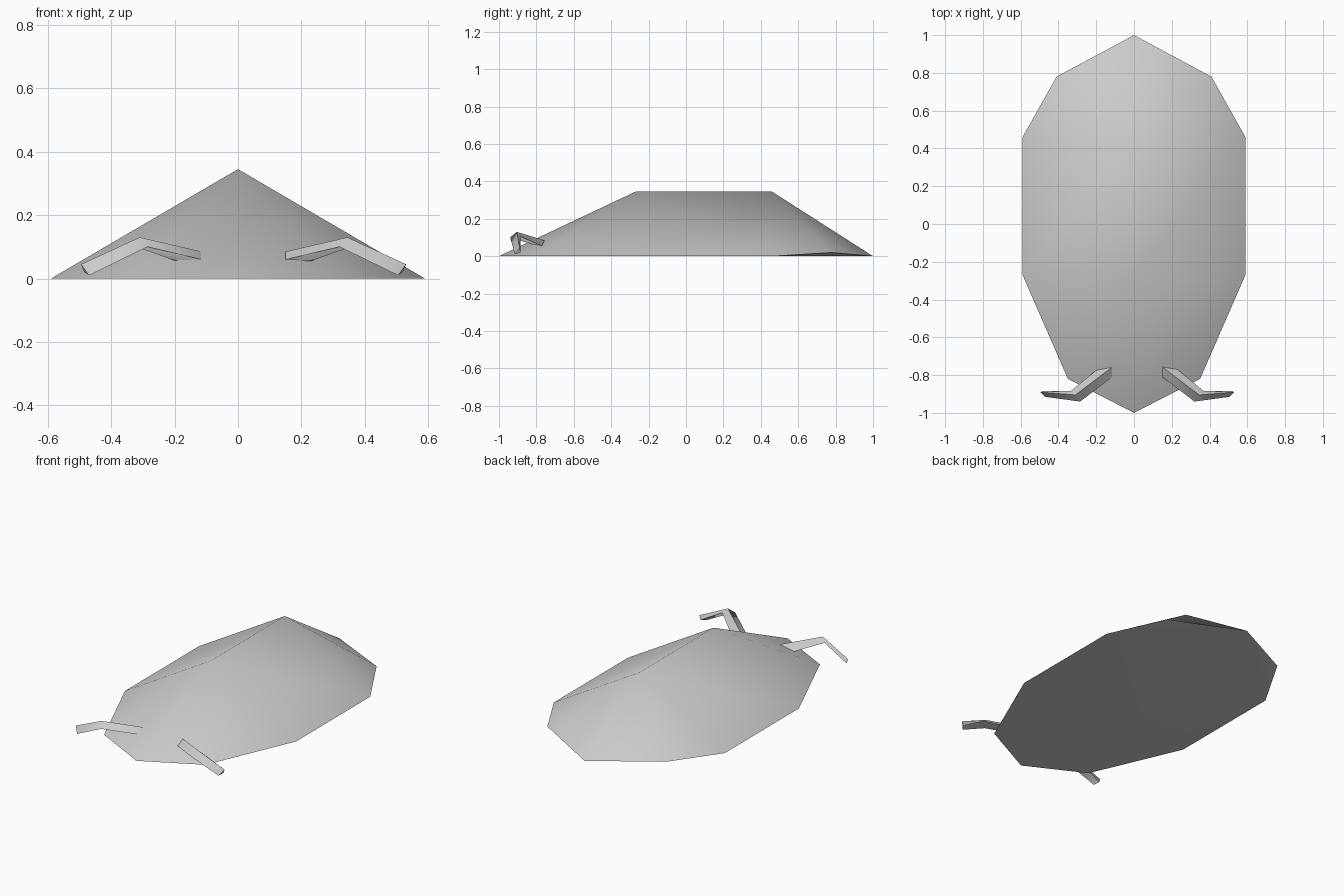
import bpy, math

old = bpy.data.objects.get("Cube")
if old:
    bpy.data.objects.remove(old, do_unlink=True)

grey = bpy.data.materials.new("plain_grey")
grey.use_nodes = True
COLOUR = (0.6, 0.6, 0.6, 1)
grey.diffuse_color = COLOUR
grey.node_tree.nodes["Principled BSDF"].inputs["Base Color"].default_value = COLOUR


def add_part(name, verts, faces, angle):
    mesh = bpy.data.meshes.new(name)
    mesh.from_pydata(verts, [], faces)
    mesh.materials.append(grey)
    obj = bpy.data.objects.new(name, mesh)
    bpy.context.collection.objects.link(obj)
    bpy.ops.object.select_all(action="DESELECT")
    obj.select_set(True)
    bpy.context.view_layer.objects.active = obj
    bpy.ops.object.mode_set(mode="EDIT")
    bpy.ops.mesh.select_all(action="SELECT")
    bpy.ops.mesh.normals_make_consistent(inside=False)
    bpy.ops.object.mode_set(mode="OBJECT")
    bpy.ops.object.shade_smooth_by_angle(angle=math.radians(angle))
    return obj


# Shell: a ten-sided rim rising to a straight ridge
half = [(0.41, 0.78, 0.02), (0.59, 0.46, 0), (0.59, -0.27, 0), (0.35, -0.82, 0)]
rim = [(0, 1, 0)] + half + [(0, -1, 0)] + [(-x, y, z) for x, y, z in reversed(half)]
n = len(rim)
rear, front = n, n + 1
shell_faces = []
for i in range(n):
    j = (i + 1) % n
    if rim[i][0] == rim[j][0]:
        # long side panel, spanning the whole ridge
        ends = (front, rear) if rim[i][1] > rim[j][1] else (rear, front)
        shell_faces.append((i, j) + ends)
    else:
        shell_faces.append((i, j, rear if rim[i][1] + rim[j][1] > 0 else front))
# underside: flat centre plus the two rear corner triangles
shell_faces += [(0, 1, 2), (n - 2, n - 1, 0), (0,) + tuple(range(2, n - 1))]
add_part("shell", rim + [(0, 0.46, 0.345), (0, -0.27, 0.345)], shell_faces, 80)

# Feelers: bent three-sided bars (root, elbow and tip sections)
sections = [
    [(0.15, -0.757, 0.085), (0.15, -0.81, 0.06), (0.23, -0.77, 0.055)],
    [(0.345, -0.905, 0.13), (0.32, -0.94, 0.10), (0.37, -0.885, 0.105)],
    [(0.53, -0.89, 0.045), (0.505, -0.915, 0.01), (0.52, -0.885, 0.02)],
]
points = [p for ring in sections for p in ring]
bar_faces = [(0, 1, 2), (6, 7, 8)]
for r in (0, 3):
    for k in range(3):
        m = (k + 1) % 3
        bar_faces.append((r + k, r + m, r + m + 3, r + k + 3))
add_part("left_feeler", points, bar_faces, 60)
add_part("right_feeler", [(0.035 - x, y, z) for x, y, z in points], bar_faces, 60)
